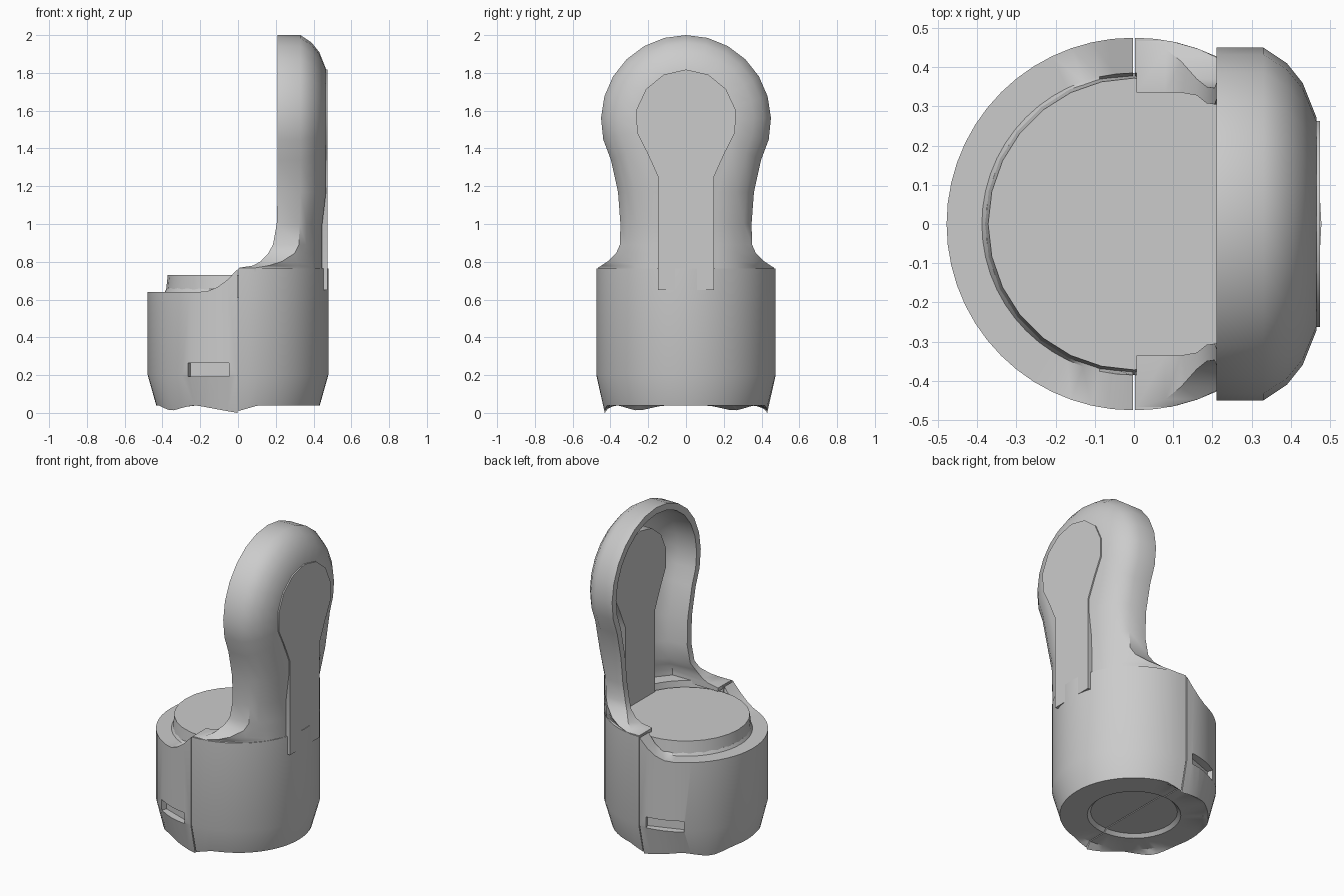
import bpy, bmesh
from math import sin, cos, pi, radians, sqrt, degrees

if "Cube" in bpy.data.objects:
    bpy.data.objects.remove(bpy.data.objects["Cube"])

R = 0.475      # base radius
HEAD_Z = 1.55  # centre of the round head

grey = bpy.data.materials.new("plain_grey")
grey.use_nodes = True
COLOR = (0.6, 0.6, 0.6, 1)
grey.diffuse_color = COLOR
grey.node_tree.nodes["Principled BSDF"].inputs["Base Color"].default_value = COLOR


def finish(name, bm, angle=35):
    bmesh.ops.remove_doubles(bm, verts=bm.verts, dist=0.0005)
    bmesh.ops.recalc_face_normals(bm, faces=bm.faces)
    mesh = bpy.data.meshes.new(name)
    bm.to_mesh(mesh)
    bm.free()
    obj = bpy.data.objects.new(name, mesh)
    bpy.context.collection.objects.link(obj)
    mesh.materials.append(grey)
    bpy.ops.object.select_all(action='DESELECT')
    obj.select_set(True)
    bpy.context.view_layer.objects.active = obj
    bpy.ops.object.shade_smooth_by_angle(angle=radians(angle))
    return obj


def loft(bm, rings, closed):
    """Skin a list of point rings with quads."""
    vs = [[bm.verts.new(p) for p in ring] for ring in rings]
    n = len(vs[0])
    for a, b in zip(vs, vs[1:]):
        for i in range(n if closed else n - 1):
            j = (i + 1) % n
            bm.faces.new((a[i], a[j], b[j], b[i]))
    return vs


# Base: two half drums with a narrow split between them
def half_drum(name, side, top, dip):
    bm = bmesh.new()
    steps = 28
    rings = []
    for i in range(steps + 1):
        a = -pi / 2 + pi * i / steps
        t = 90 - abs(degrees(a))
        h = top(t)
        profile = [(0, 0.06), (0.25, 0.06), (0.27, 0.04), (0.40, 0.04),
                   (0.43, 0.04 - dip(t)), (R, 0.2), (R, h), (0.385, h),
                   (0.375, 0.66), (0, 0.66)]
        rings.append([(side * (r * cos(a) + 0.003), r * sin(a), z) for r, z in profile])
    loft(bm, rings, False)
    bmesh.ops.remove_doubles(bm, verts=bm.verts, dist=0.0005)
    bmesh.ops.holes_fill(bm, edges=[e for e in bm.edges if e.is_boundary])
    return finish(name, bm)


front_drum = half_drum(
    "low_half_drum", -1,
    lambda t: 0.64 + 0.12 * max(0, 1 - t / 24) ** 2,
    lambda t: 0.04 * max(0, 1 - t / 30) + 0.03 * max(0, 1 - abs(t - 54) / 20))
half_drum("tall_half_drum", 1, lambda t: 0.765,
          lambda t: 0.03 * max(0, 1 - t / 14))

# Slots cut into both sides of the low half
for s in (-1, 1):
    bpy.ops.mesh.primitive_cube_add(size=1, location=(-0.16, s * 0.445, 0.228),
                                    rotation=(0, 0, s * radians(20)))
    cutter = bpy.context.object
    cutter.name = "slot_cutter"
    cutter.scale = (0.23, 0.09, 0.07)
    cutter.hide_render = True
    cutter.hide_set(True)
    cutter.display_type = 'WIRE'
    cut = front_drum.modifiers.new("slot", 'BOOLEAN')
    cut.object = cutter
    cut.operation = 'DIFFERENCE'
    cut.solver = 'EXACT'

# Seat: flat disc inside the rim
bm = bmesh.new()
bmesh.ops.create_cone(bm, cap_ends=True, segments=28, radius1=0.385,
                      radius2=0.372, depth=0.12)
bmesh.ops.translate(bm, verts=bm.verts, vec=(0, 0, 0.67))
finish("seat_disc", bm)


# Hood: open shell with a flared foot, a neck and a round head
def hood_ring(x, inset, limit):
    # foot and neck stations: half width, height, front edge
    stations = [(0.467, 0.745, 0.006), (0.467, 0.768, 0.006), (0.447, 0.78, 0.08),
                (0.415, 0.802, 0.12), (0.37, 0.845, 0.16), (0.35, 0.89, 0.185),
                (0.347, 1.0, 0.205), (0.36, 1.17, 0.21)]
    half = []
    for w, z, edge in stations:
        px = edge if x is None else x
        y = min(w - inset, limit)
        if z < 1.1:
            px = min(px, max(edge, sqrt(0.476 ** 2 - y * y)))
        half.append((px, y, z))
    for i in range(9):
        a = radians(-28 + 118 * i / 8)
        r = 0.45 - inset
        half.append((0.21 if x is None else x, r * cos(a), HEAD_Z + r * sin(a)))
    return half + [(px, -y, z) for px, y, z in reversed(half[:-1])]


bm = bmesh.new()
# each ring: depth, inset from the outline, widest half width at the foot
shell = [(0.425, 0.21, 0.16), (0.40, 0.13, 0.25), (0.33, 0.06, 0.335),
         (None, 0.042, 0.335), (None, 0, 1), (0.33, 0, 1), (0.39, 0.04, 0.36),
         (0.43, 0.09, 0.27), (0.466, 0.18, 0.17)]
skins = loft(bm, [hood_ring(*ring) for ring in shell], False)
# close the inner and outer backs with strips between the two sides
for ring in (skins[0], skins[-1]):
    n = len(ring)
    m = n // 2
    for i in range(m - 1):
        bm.faces.new((ring[i], ring[i + 1], ring[n - 2 - i], ring[n - 1 - i]))
    bm.faces.new((ring[m - 1], ring[m], ring[m + 1]))
finish("hood_shell", bm, 40)

# Back panel: thick keyhole block standing inside the hood and through its back
bm = bmesh.new()
half = [(0.148, 0.65), (0.148, 1.25)]
half += [(0.268 * cos(radians(a)), HEAD_Z + 0.268 * sin(radians(a)))
         for a in range(-40, 91, 26)]
outline = half + [(-y, z) for y, z in reversed(half) if y > 0.001]
ends = loft(bm, [[(x, y, z) for y, z in outline] for x in (0.325, 0.474)], True)
for ring in ends:
    bm.faces.new(ring)
finish("back_panel", bm)
